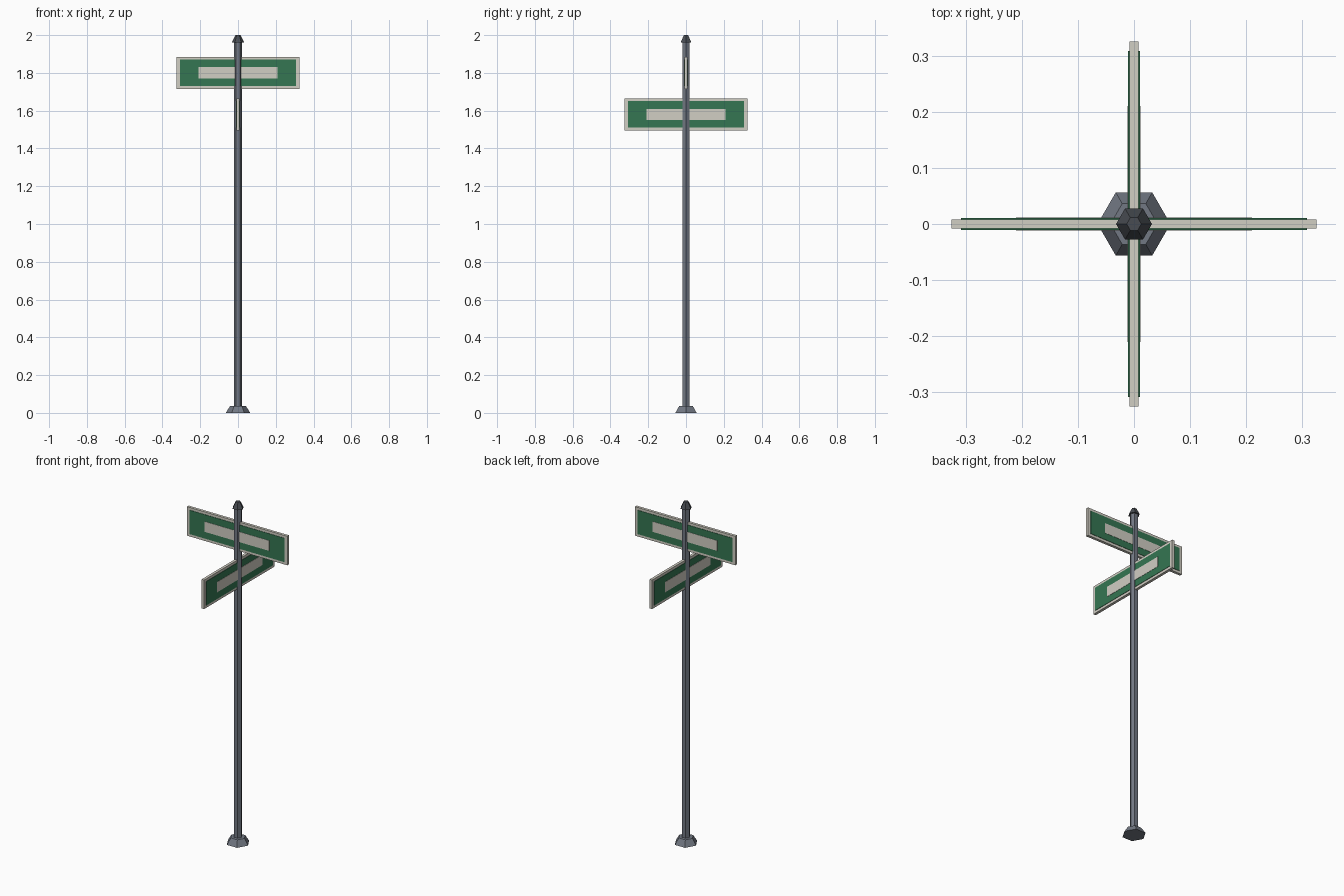
import bpy
import math

default = bpy.data.objects.get("Cube")
if default:
    bpy.data.objects.remove(default, do_unlink=True)


def material(name, rgb):
    mat = bpy.data.materials.new(name)
    mat.use_nodes = True
    mat.diffuse_color = (*rgb, 1)
    mat.node_tree.nodes["Principled BSDF"].inputs["Base Color"].default_value = (*rgb, 1)
    return mat


steel = material("steel grey", (0.17, 0.19, 0.23))
dark_steel = material("dark steel", (0.065, 0.073, 0.085))
green = material("sign green", (0.035, 0.18, 0.085))
off_white = material("off white", (0.64, 0.62, 0.55))


def hex_part(name, r_bottom, r_top, z_bottom, z_top, mat):
    """Six-sided post section with corners on the x axis."""
    bpy.ops.mesh.primitive_cone_add(
        vertices=6, radius1=r_bottom, radius2=r_top, depth=z_top - z_bottom,
        location=(0, 0, (z_bottom + z_top) / 2), rotation=(0, 0, math.pi / 6))
    obj = bpy.context.object
    obj.name = name
    obj.data.materials.append(mat)


def slab(name, size, z, turn, mat):
    bpy.ops.mesh.primitive_cube_add(size=1, location=(0, 0, z))
    obj = bpy.context.object
    obj.name = name
    obj.scale = size
    obj.rotation_euler.z = turn
    obj.data.materials.append(mat)


def sign(name, z, turn):
    """Pale frame with a slightly proud green panel and blank label on both sides."""
    slab(name + "_frame", (0.65, 0.016, 0.17), z, turn, off_white)
    slab(name + "_panel", (0.616, 0.0205, 0.14), z, turn, green)
    slab(name + "_label", (0.42, 0.0235, 0.06), z, turn, off_white)


# Post, foot and cap
hex_part("foot", 0.065, 0.042, 0, 0.036, steel)
hex_part("post", 0.022, 0.022, 0.03, 1.97, steel)
hex_part("cap", 0.032, 0.013, 1.962, 2.0, dark_steel)

# Crossed street signs
sign("upper_sign", 1.8, 0)
sign("lower_sign", 1.58, math.pi / 2)
